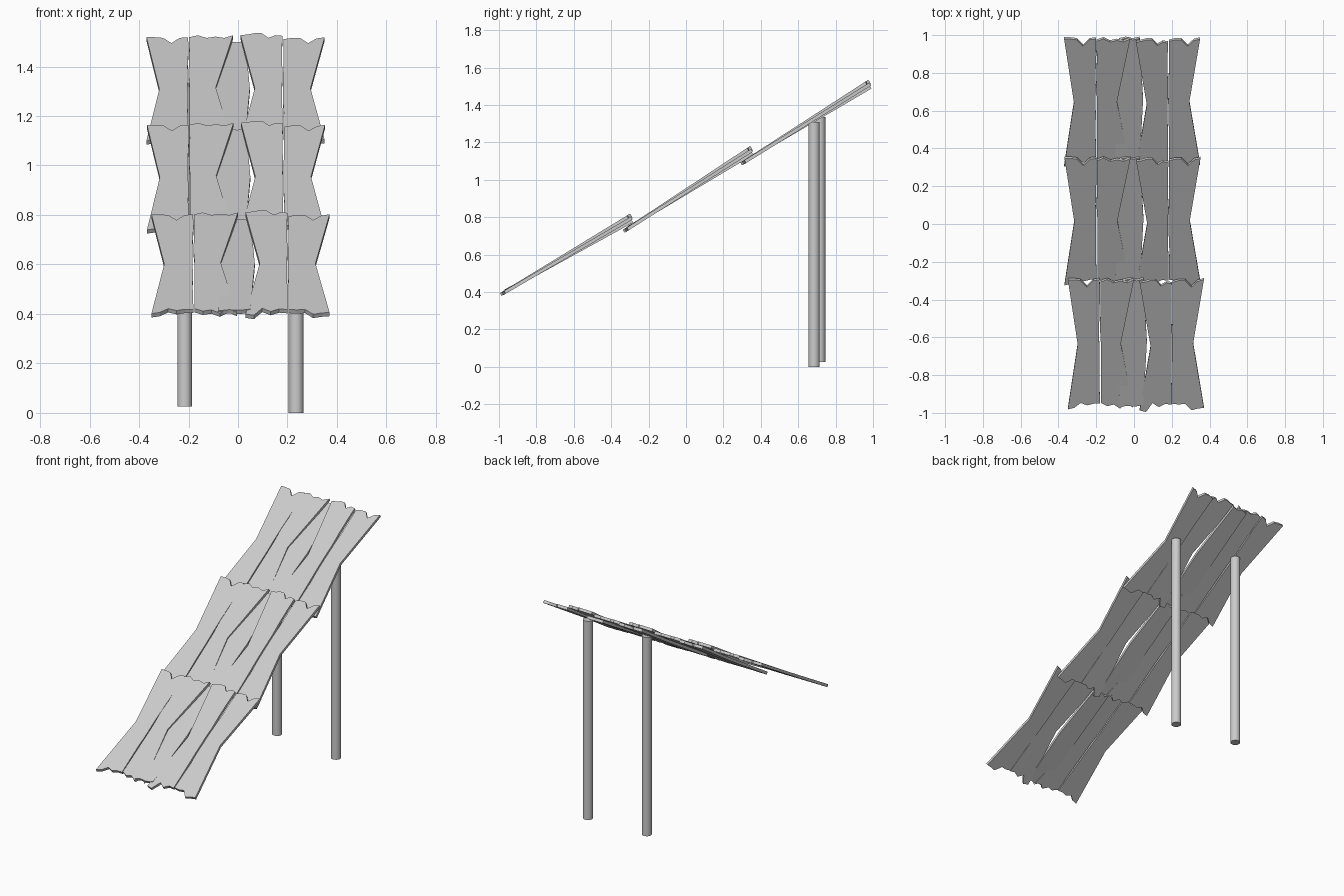
import bpy, bmesh, math, random
from mathutils import Vector

random.seed(4)
cube = bpy.data.objects.get("Cube")
if cube:
    bpy.data.objects.remove(cube)

GREY = (0.6, 0.6, 0.6, 1)
material = bpy.data.materials.new("plain grey")
material.use_nodes = True
material.diffuse_color = GREY
material.node_tree.nodes["Principled BSDF"].inputs["Base Color"].default_value = GREY

THICK = 0.018


def side_edge(bottom, middle, top, v_start, v_end, rough):
    """Points strictly between two corners, bending at the waist."""
    points = []
    steps = 8
    for i in range(1, steps):
        t = i / steps
        if t < 0.5:
            x = bottom + (middle - bottom) * 2 * t
        else:
            x = middle + (top - middle) * (2 * t - 1)
        points.append((x + random.uniform(-rough, rough), v_start + (v_end - v_start) * t))
    return points


def ragged_end(x_left, x_right, heights):
    last = len(heights) - 1
    return [(x_left + (x_right - x_left) * i / last, v) for i, v in enumerate(heights)]


def plank_mesh(name, left, right, bottom, top, lift_low, lift_high, rough=(0, 0)):
    """Plank with ragged ends; left and right give x at bottom, waist and top."""
    outline = ragged_end(left[0], right[0], bottom)
    outline += side_edge(*right, bottom[-1], top[-1], rough[1])
    outline += reversed(ragged_end(left[2], right[2], top))
    outline += reversed(side_edge(*left, bottom[0], top[0], rough[0]))
    bm = bmesh.new()
    verts = []
    for x, v in outline:
        lift = lift_low + (lift_high - lift_low) * (v / 0.8 + 0.5)
        verts.append(bm.verts.new((x, v, lift)))
    face = bm.faces.new(verts)
    extruded = bmesh.ops.extrude_face_region(bm, geom=[face], use_keep_orig=True)
    lower = [g for g in extruded["geom"] if isinstance(g, bmesh.types.BMVert)]
    bmesh.ops.translate(bm, verts=lower, vec=Vector((0, 0, -THICK)))
    bmesh.ops.recalc_face_normals(bm, faces=bm.faces)
    mesh = bpy.data.meshes.new(name)
    bm.to_mesh(mesh)
    bm.free()
    mesh.materials.append(material)
    return mesh


# Five planks that make one deck section
planks = [
    plank_mesh("outer_right_plank", (-.35, -.298, -.35), (-.18, -.182, -.182),
               (-.39, -.38, -.35, -.365, -.355, -.355), (.405, .405, .4, .36, .4, .405),
               0, 0, (0, .003)),
    plank_mesh("inner_right_plank", (-.176, -.178, -.178), (-.005, -.07, 0),
               (-.35, -.37, -.36, -.385, -.35, -.38), (.395, .41, .39, .4, .39, .41),
               0, .006, (.003, 0)),
    plank_mesh("middle_plank", (-.08, -.07, -.06), (.05, .068, .05),
               (-.375, -.365, -.37, -.36), (.39, .4, .39, .4),
               .005, -.015),
    plank_mesh("inner_left_plank", (.03, .088, .03), (.2, .199, .2),
               (-.395, -.405, -.35, -.375, -.355, -.36), (.395, .4, .41, .41, .375, .395, .39),
               .001, .016, (0, .002)),
    plank_mesh("outer_left_plank", (.204, .203, .204), (.37, .313, .37),
               (-.355, -.36, -.355, -.395, -.385, -.38), (.39, .4, .4, .36, .395, .405),
               0, 0, (.002, 0)),
]

# Three overlapping deck sections climbing to the back
sections = [
    ("lower", (0, -.645, .598), 30.3),
    ("centre", (-.018, .005, .948), 32.3),
    ("upper", (-.02, .635, 1.305), 31.8),
]
for label, place, angle in sections:
    for mesh in planks:
        plank = bpy.data.objects.new(label + "_" + mesh.name, mesh)
        plank.location = place
        plank.rotation_euler.x = math.radians(angle)
        bpy.context.collection.objects.link(plank)

# Round support posts
for name, x, y, base in (("left_post", .235, .685, 0), ("right_post", -.215, .715, .025)):
    bpy.ops.mesh.primitive_cylinder_add(vertices=24, radius=.03, depth=1.31,
                                        location=(x, y, base + 1.31 / 2))
    post = bpy.context.object
    post.name = name
    post.data.materials.append(material)
    bpy.ops.object.shade_smooth_by_angle()
